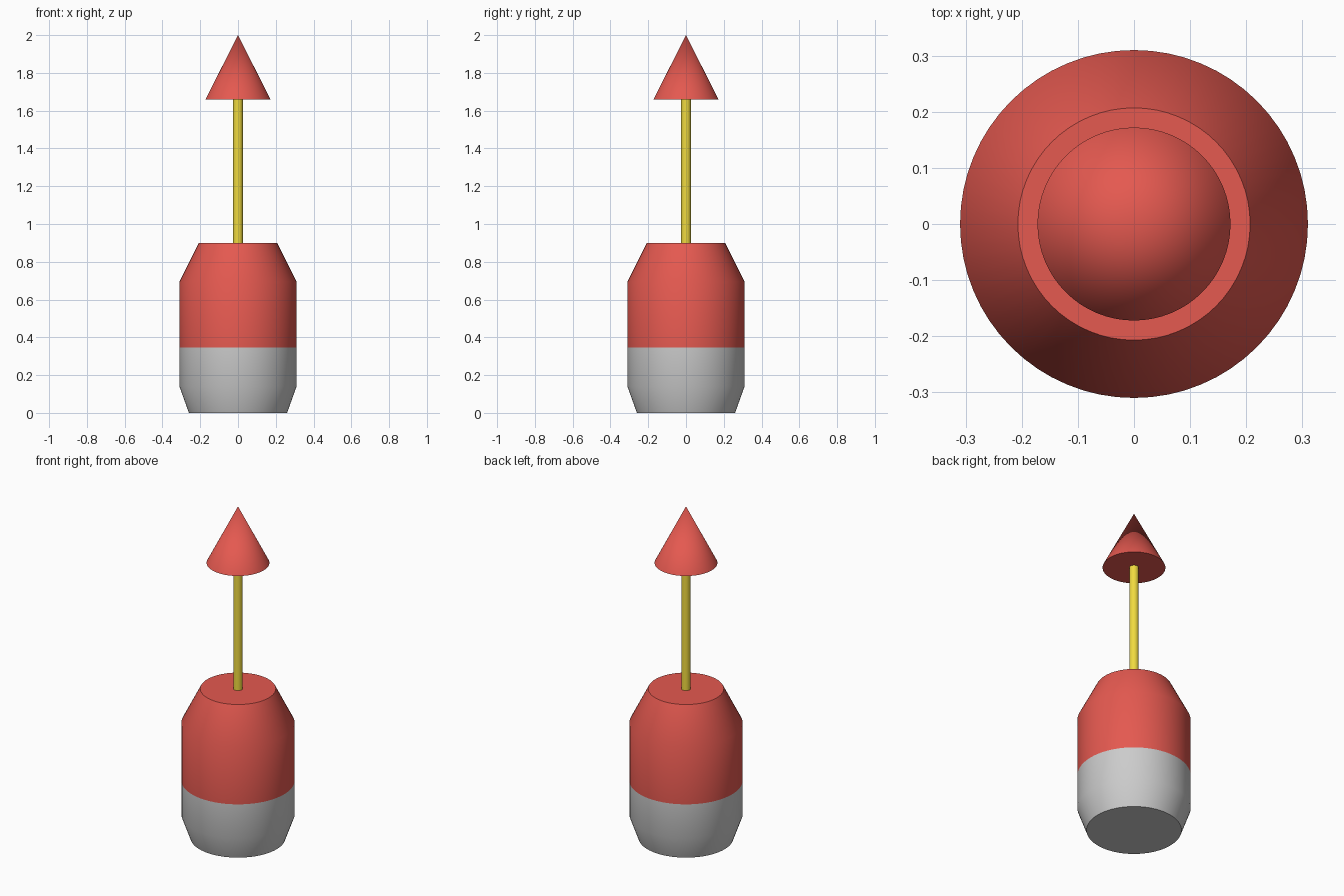
import bpy, bmesh, math

if "Cube" in bpy.data.objects:
    bpy.data.objects.remove(bpy.data.objects["Cube"])

SIDES = 64


def material(name, rgb):
    m = bpy.data.materials.new(name)
    m.diffuse_color = (*rgb, 1)
    m.use_nodes = True
    m.node_tree.nodes["Principled BSDF"].inputs["Base Color"].default_value = m.diffuse_color
    return m


def lathe(name, profile, mat=None):
    """Revolve (radius, z) points, bottom to top, around z; radius 0 closes an end."""
    bm = bmesh.new()
    rings = []
    for r, z in profile:
        n = SIDES if r > 0 else 1
        rings.append([bm.verts.new((r * math.cos(2 * math.pi * i / SIDES),
                                    r * math.sin(2 * math.pi * i / SIDES), z))
                      for i in range(n)])
    for a, b in zip(rings, rings[1:]):
        for i in range(SIDES):
            j = (i + 1) % SIDES
            quad = [a[i % len(a)], a[j % len(a)], b[j % len(b)], b[i % len(b)]]
            bm.faces.new(list(dict.fromkeys(quad)))
    mesh = bpy.data.meshes.new(name)
    bm.to_mesh(mesh)
    bm.free()
    ob = bpy.data.objects.new(name, mesh)
    bpy.context.collection.objects.link(ob)
    if mat:
        mesh.materials.append(mat)
    bpy.ops.object.select_all(action='DESELECT')
    ob.select_set(True)
    bpy.context.view_layer.objects.active = ob
    bpy.ops.object.shade_smooth_by_angle(angle=math.radians(40))
    return ob


red = material("red_paint", (0.78, 0.10, 0.08))
yellow = material("yellow_paint", (0.87, 0.70, 0.05))

# Float body: grey lower half and red upper half meet at one seam
lathe("lower_float", [(0, 0), (0.26, 0), (0.31, 0.14), (0.31, 0.345)])
lathe("upper_float", [(0.31, 0.345), (0.31, 0.695), (0.207, 0.9), (0, 0.9)], red)

# Mast and cone topmark
lathe("mast", [(0, 0.89), (0.026, 0.89), (0.026, 1.67), (0, 1.67)], yellow)
lathe("cone_topmark", [(0, 1.66), (0.172, 1.66), (0, 2.0)], red)
